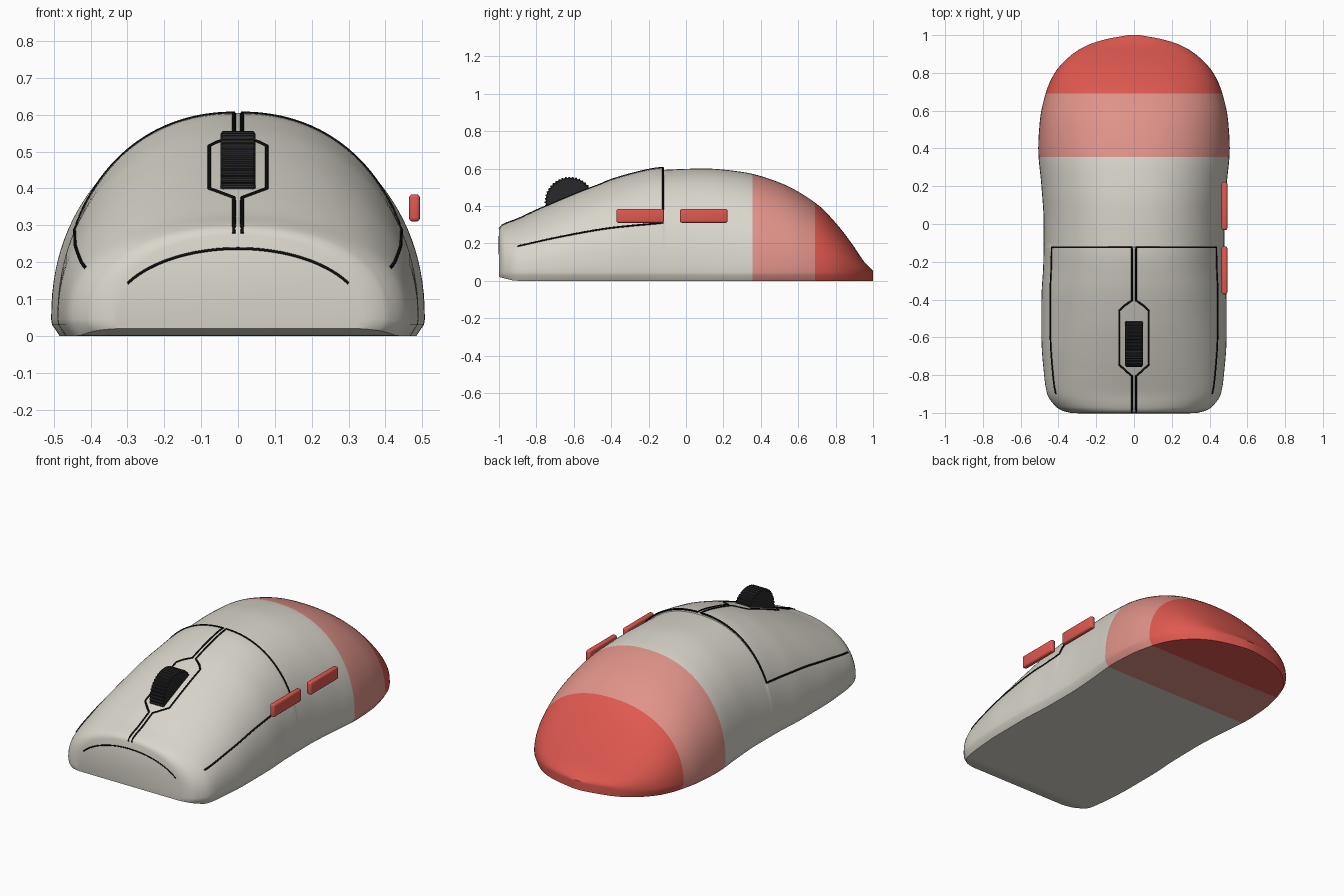
import bpy, bmesh, math

if "Cube" in bpy.data.objects:
    bpy.data.objects.remove(bpy.data.objects["Cube"])


def material(name, rgb):
    m = bpy.data.materials.new(name)
    m.diffuse_color = (*rgb, 1)
    m.use_nodes = True
    m.node_tree.nodes["Principled BSDF"].inputs["Base Color"].default_value = m.diffuse_color
    return m


CREAM = material("warm_cream", (0.70, 0.67, 0.60))
PINK = material("soft_pink", (0.74, 0.29, 0.25))
RED = material("coral_red", (0.74, 0.10, 0.08))
DARK = material("wheel_black", (0.022, 0.022, 0.024))
SEAM = material("seam_black", (0.004, 0.004, 0.004))

# Body profiles along y: top height and half width
HEIGHT = [(-1, .262), (-.99, .28), (-.9, .318), (-.8, .365), (-.7, .41), (-.5, .492),
          (-.3, .558), (-.13, .592), (.1, .60), (.3, .582), (.5, .525), (.7, .41),
          (.8, .31), (.9, .18), (.95, .105), (1, .052)]
WIDTH = [(-1, .335), (-.99, .375), (-.97, .41), (-.9, .46), (-.8, .476), (-.6, .49),
         (-.4, .49), (-.2, .48), (0, .478), (.2, .49), (.4, .507), (.55, .498),
         (.7, .465), (.8, .42), (.9, .325), (.95, .24), (.98, .14), (1, .03)]
Z0, P = 0.045, 2.2


def interp(pts, t):
    """Monotone cubic interpolation."""
    n = len(pts)
    d = [(pts[i + 1][1] - pts[i][1]) / (pts[i + 1][0] - pts[i][0]) for i in range(n - 1)]

    def slope(i):
        if i == 0 or i == n - 1:
            return d[0] if i == 0 else d[-1]
        a, b = d[i - 1], d[i]
        return 2 * a * b / (a + b) if a * b > 0 else 0
    i = 0
    while i < n - 2 and t > pts[i + 1][0]:
        i += 1
    dx = pts[i + 1][0] - pts[i][0]
    s = min(max((t - pts[i][0]) / dx, 0), 1)
    return ((2*s**3 - 3*s*s + 1) * pts[i][1] + (s**3 - 2*s*s + s) * dx * slope(i)
            + (3*s*s - 2*s**3) * pts[i + 1][1] + (s**3 - s*s) * dx * slope(i + 1))


def height(y):
    # the click panels stand slightly proud of the rear shell
    return interp(HEIGHT, y) + (0.012 if y < -0.1225 else 0)


def width(y):
    return interp(WIDTH, y)


def top_z(x, y):
    return Z0 + (height(y) - Z0) * max(0, 1 - (abs(x) / width(y)) ** P) ** (1 / P)


def side_x(y, z):
    return width(y) * max(0, 1 - ((z - Z0) / (height(y) - Z0)) ** P) ** (1 / P)


def finish(name, bm, mats, smooth=35):
    bmesh.ops.recalc_face_normals(bm, faces=bm.faces)
    me = bpy.data.meshes.new(name)
    bm.to_mesh(me)
    bm.free()
    for m in mats:
        me.materials.append(m)
    ob = bpy.data.objects.new(name, me)
    bpy.context.collection.objects.link(ob)
    bpy.ops.object.select_all(action='DESELECT')
    ob.select_set(True)
    bpy.context.view_layer.objects.active = ob
    if smooth:
        bpy.ops.object.shade_smooth_by_angle(angle=math.radians(smooth))
    return ob


# Body shell: cross-sections lofted along y
N = 56
ys = sorted({round(-1 + i * 0.025, 4) for i in range(81)}
            | {-.995, -.99, -.98, -.97, -.124, -.121, .355, .69, .965, .98, .985, .99, .995})
bm = bmesh.new()
rings = []
for y in ys:
    w, h = width(y), height(y)
    floor = 0.02 * max(0, (-0.92 - y) / 0.08)
    ring = []
    for i in range(N + 1):
        a = math.pi * i / N
        c, s = math.cos(a), max(0, math.sin(a))
        x = math.copysign(abs(c) ** (2 / P), c) * w
        ring.append((x, y, Z0 + (h - Z0) * s ** (2 / P)))
    ring += [(-w * .995, y, .03), (-w * .955, y, floor), (w * .955, y, floor), (w * .995, y, .03)]
    rings.append([bm.verts.new(p) for p in ring])
for a, b in zip(rings, rings[1:]):
    for i in range(len(a)):
        j = (i + 1) % len(a)
        bm.faces.new((a[i], a[j], b[j], b[i]))
bm.faces.new(rings[0])
bm.faces.new(rings[-1])
for f in bm.faces:
    y = f.calc_center_median().y
    f.material_index = 2 if y > .69 else 1 if y > .355 else 0
finish("body_shell", bm, [CREAM, PINK, RED])


def line(name, pts, r=0.005):
    cu = bpy.data.curves.new(name, 'CURVE')
    cu.dimensions = '3D'
    cu.bevel_depth = r
    cu.bevel_resolution = 1
    cu.use_fill_caps = True
    sp = cu.splines.new('POLY')
    sp.points.add(len(pts) - 1)
    for p, co in zip(sp.points, pts):
        p.co = (*co, 1)
    cu.materials.append(SEAM)
    ob = bpy.data.objects.new(name, cu)
    bpy.context.collection.objects.link(ob)


def densify(pts, step=0.015):
    out = []
    for a, b in zip(pts, pts[1:]):
        n = max(1, int(math.dist(a, b) / step))
        out += [tuple(p + (q - p) * k / n for p, q in zip(a, b)) for k in range(n)]
    return out + [pts[-1]]


# Panel seams: around the wheel, across the back, then forward along the side
YB = -0.123
SIDE = [(-.9, .185), (-.65, .24), (-.4, .283), (YB, .31)]
plan = densify([(.011, -.998), (.011, -.805), (.035, -.785), (.078, -.745), (.078, -.46),
                (.055, -.435), (.011, -.405), (.011, YB), (side_x(YB, .31), YB)])
seam = [(x, y, top_z(x, y)) for x, y in plan]
for k in range(41):
    y = YB + (-.9 - YB) * k / 40
    z = interp(SIDE, y)
    seam.append((side_x(y, z), y, z))
for side, s in (("right", 1), ("left", -1)):
    line(side + "_panel_seam", [(s * x, y, z) for x, y, z in seam])

# Arched groove on the front face
line("front_groove", [(x, -.998, .05 + .187 * math.sqrt(1 - (x / .345) ** 2))
                      for x in (-.3 + .6 * k / 40 for k in range(41))], 0.004)

# Ribbed scroll wheel
bm = bmesh.new()
TEETH = 44
loops = []
for x, k in ((-.047, .95), (-.041, 1), (.041, 1), (.047, .95)):
    loop = []
    for i in range(TEETH * 4):
        a = 2 * math.pi * i / (TEETH * 4)
        r = k * (.134 if i % 4 < 2 else .128)
        loop.append(bm.verts.new((x, -.622 + r * math.cos(a), .422 + r * math.sin(a))))
    loops.append(loop)
for a, b in zip(loops, loops[1:]):
    for i in range(len(a)):
        j = (i + 1) % len(a)
        bm.faces.new((a[i], a[j], b[j], b[i]))
bm.faces.new(loops[0])
bm.faces.new(loops[-1])
finish("scroll_wheel", bm, [DARK], 0)

# Two thumb buttons on the right side
for name, yc in (("front_thumb_button", -.245), ("rear_thumb_button", .095)):
    bm = bmesh.new()
    bmesh.ops.create_cube(bm, size=1)
    for v in bm.verts:
        v.co = (.479 + v.co.x * .03, yc + v.co.y * .254, .347 + v.co.z * .074)
    bmesh.ops.bevel(bm, geom=bm.edges[:], offset=.01, segments=3, profile=.5, affect='EDGES')
    finish(name, bm, [RED])
